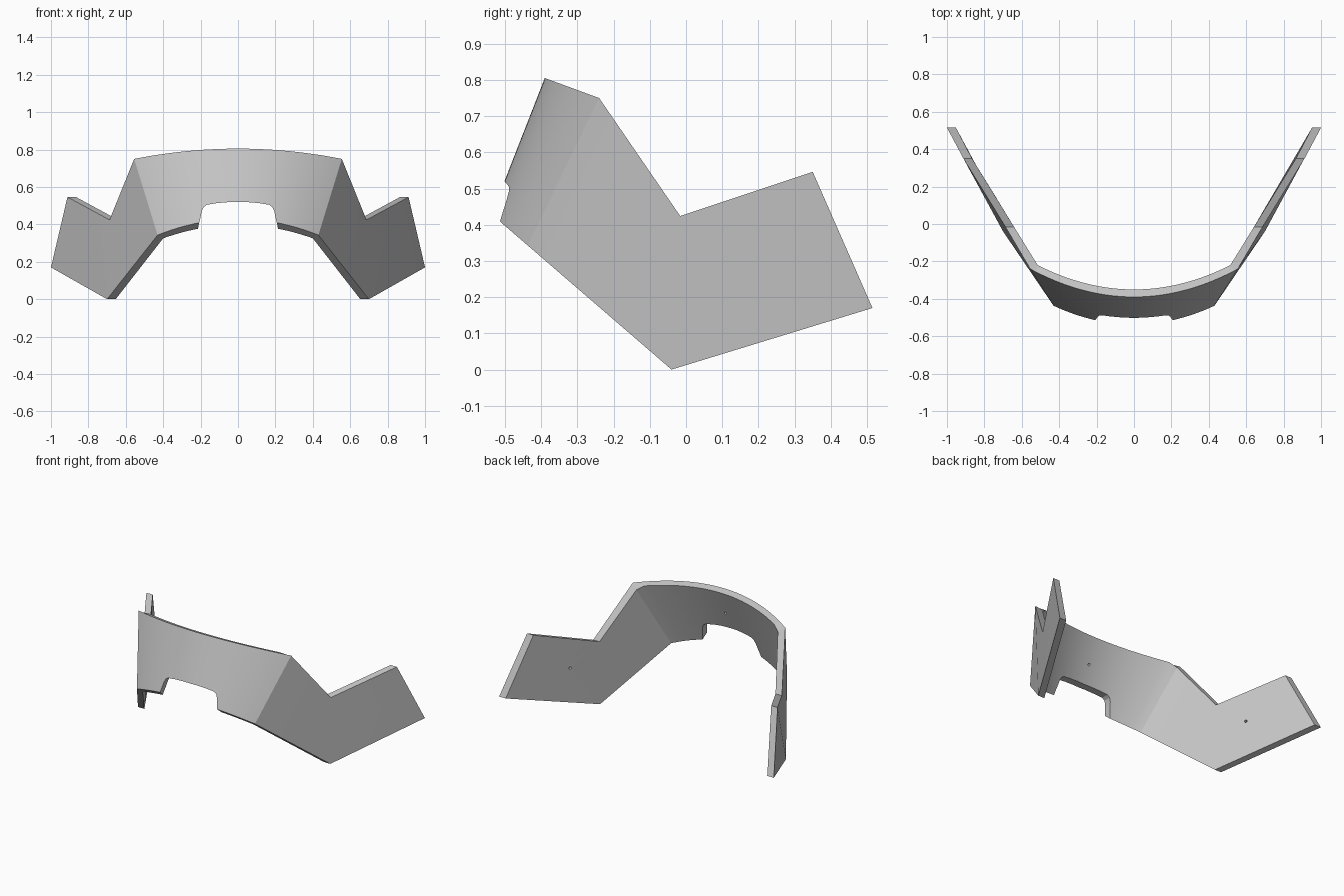
import bpy, bmesh, math
from mathutils import Vector

cube = bpy.data.objects.get("Cube")
if cube:
    bpy.data.objects.remove(cube, do_unlink=True)

grey = bpy.data.materials.new("light grey")
grey.use_nodes = True
colour = (0.55, 0.55, 0.55, 1)
grey.diffuse_color = colour
grey.node_tree.nodes["Principled BSDF"].inputs["Base Color"].default_value = colour


def add_object(name, bm):
    bmesh.ops.recalc_face_normals(bm, faces=bm.faces)
    mesh = bpy.data.meshes.new(name)
    bm.to_mesh(mesh)
    bm.free()
    obj = bpy.data.objects.new(name, mesh)
    bpy.context.collection.objects.link(obj)
    mesh.materials.append(grey)
    return obj


# Sloping edges of the side profile, as heights along y
def top_edge(y):
    return min(0.805 - 0.367 * (y + 0.39), 0.75 - 1.477 * (y + 0.24))


def bottom_edge(y):
    return 0.41 - 0.863 * (y + 0.515)


def arc_point(s, half_width, y_mid, rise, edge):
    y = y_mid + rise * s * s
    return (half_width * s, y, edge(y))


# Stations run around the band: outer top, outer bottom, inner bottom, inner top
STEPS = 24
arc = []
for i in range(-STEPS, STEPS + 1):
    s = i / STEPS
    arc.append([
        arc_point(s, 0.555, -0.39, 0.15, top_edge),
        arc_point(s, 0.43, -0.537, 0.10, bottom_edge),
        arc_point(s, 0.40, -0.50, 0.083, bottom_edge),
        arc_point(s, 0.515, -0.35, 0.13, top_edge)])

# Side wing: the elbow and the rear end
wing = [
    [(0.687, -0.016, 0.424), (0.70, -0.04, 0.0), (0.654, -0.04, 0.0), (0.641, -0.016, 0.424)],
    [(0.912, 0.35, 0.546), (1.0, 0.515, 0.17), (0.952, 0.515, 0.17), (0.866, 0.35, 0.546)]]
mirrored = [[(-x, y, z) for x, y, z in station] for station in reversed(wing)]

bm = bmesh.new()
rings = [[bm.verts.new(p) for p in station] for station in mirrored + arc + wing]
for a, b in zip(rings, rings[1:]):
    for k in range(4):
        n = (k + 1) % 4
        bm.faces.new((a[k], a[n], b[n], b[k]))
bm.faces.new(rings[0])
bm.faces.new(rings[-1])
band = add_object("curved_band", bm)

# Notch cutter in the lower middle
half = [(0.22, 0.30), (0.212, 0.39), (0.202, 0.43), (0.194, 0.47), (0.184, 0.492),
        (0.166, 0.505), (0.11, 0.514), (0.05, 0.519)]
outline = half + [(-x, z) for x, z in reversed(half)]
bm = bmesh.new()
face = bm.faces.new([bm.verts.new((x, -0.7, z)) for x, z in outline])
extruded = bmesh.ops.extrude_face_region(bm, geom=[face])["geom"]
moved = [v for v in extruded if isinstance(v, bmesh.types.BMVert)]
bmesh.ops.translate(bm, verts=moved, vec=(0, 0.4, 0))
cutters = [add_object("notch_cutter", bm)]


# Small blind holes on the inside
def hole_cutter(name, centre, direction):
    bm = bmesh.new()
    bmesh.ops.create_cone(bm, cap_ends=True, segments=16, radius1=0.008,
                          radius2=0.008, depth=0.04)
    obj = add_object(name, bm)
    obj.rotation_euler = Vector(direction).to_track_quat('Z', 'Y').to_euler()
    obj.location = centre
    return obj


cutters.append(hole_cutter("front_hole_cutter", (0, -0.414, 0.635), (0, 1, -0.386)))
for side, name in ((1, "left"), (-1, "right")):
    cutters.append(hole_cutter(name + "_hole_cutter", (side * 0.742, 0.14, 0.28),
                               (side * 0.88, -0.47, 0)))

# Cut, then tidy the helpers away
bpy.context.view_layer.objects.active = band
for cutter in cutters:
    cutter.hide_render = True
    mod = band.modifiers.new("cut", 'BOOLEAN')
    mod.operation = 'DIFFERENCE'
    mod.solver = 'EXACT'
    mod.object = cutter
    bpy.ops.object.modifier_apply(modifier=mod.name)
for cutter in cutters:
    bpy.data.objects.remove(cutter, do_unlink=True)

for obj in bpy.context.selected_objects:
    obj.select_set(False)
band.select_set(True)
bpy.ops.object.shade_smooth_by_angle(angle=math.radians(25))
